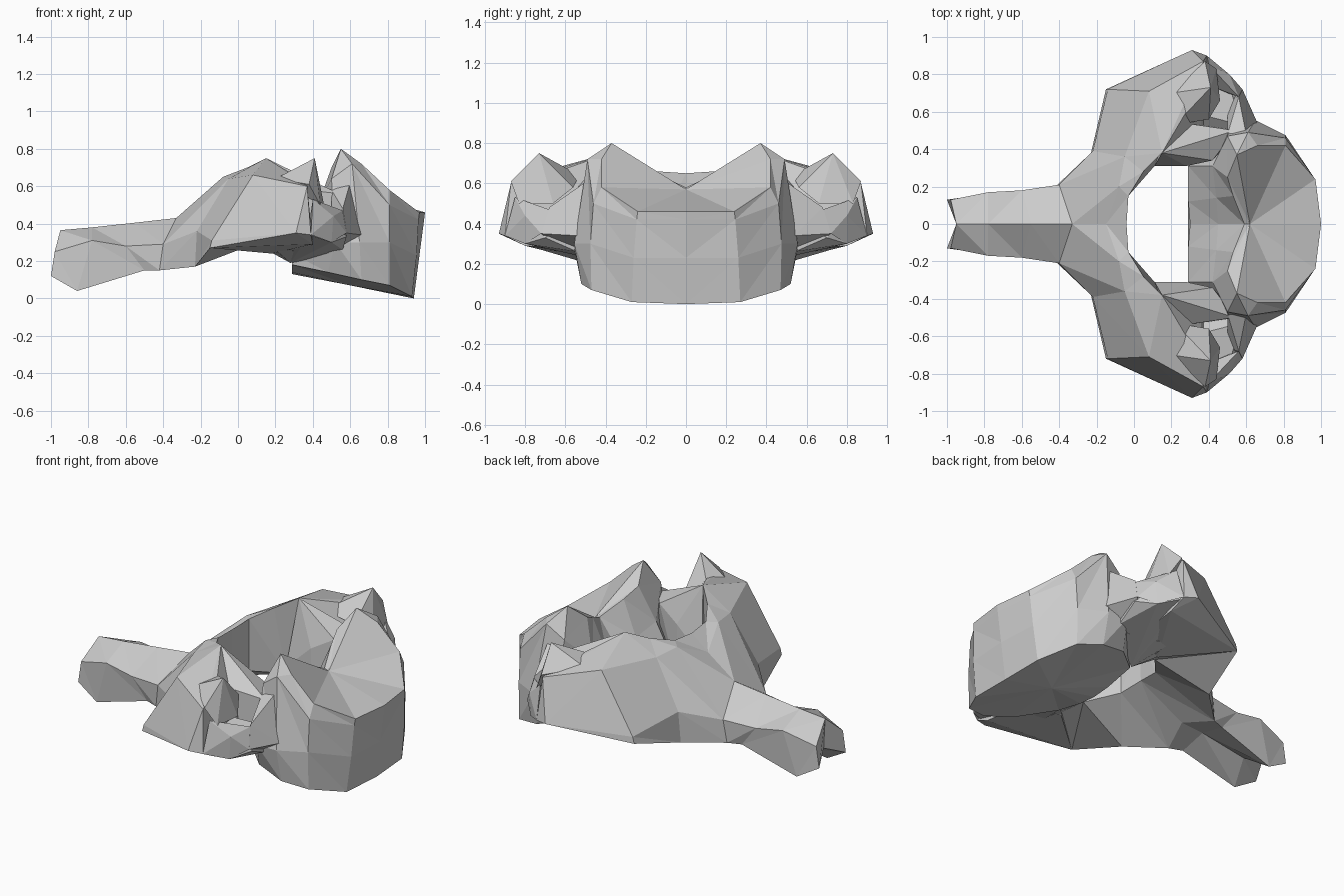
import bpy, bmesh


def finish(name, bm):
    """Turn a half mesh into an object mirrored across the y = 0 plane."""
    bmesh.ops.recalc_face_normals(bm, faces=bm.faces)
    me = bpy.data.meshes.new(name)
    bm.to_mesh(me)
    bm.free()
    ob = bpy.data.objects.new(name, me)
    bpy.context.collection.objects.link(ob)
    mod = ob.modifiers.new("Mirror", 'MIRROR')
    mod.use_axis = (False, True, False)
    mod.merge_threshold = 0.002
    return ob


def loft(name, rings, closed=False, start=None, end=None):
    """Skin rings of points; optional fan centres or True for flat caps."""
    bm = bmesh.new()
    vs = [[bm.verts.new(p) for p in r] for r in rings]
    n = len(vs[0])
    for a, b in zip(vs, vs[1:]):
        for i in range(n if closed else n - 1):
            j = (i + 1) % n
            bm.faces.new((a[i], a[j], b[j]))
            bm.faces.new((a[i], b[j], b[i]))
    for ring, cap in ((vs[0], start), (vs[-1], end)):
        if cap is True:
            bm.faces.new(ring)
        elif cap:
            c = bm.verts.new(cap)
            for p, q in zip(ring, ring[1:]):
                bm.faces.new((c, p, q))
    return finish(name, bm)


def hull(name, pts):
    bm = bmesh.new()
    for p in pts:
        bm.verts.new(p)
    res = bmesh.ops.convex_hull(bm, input=bm.verts)
    inner = [v for v in set(res["geom_interior"]) if isinstance(v, bmesh.types.BMVert)]
    bmesh.ops.delete(bm, geom=inner, context='VERTS')
    return finish(name, bm)


# Main drum-shaped body with a saddle top and raised side lips
body_bottom = [(.94, 0, 0), (.93, .27, .01), (.81, .47, .07), (.66, .52, .1),
               (.48, .48, .14), (.29, .31, .18), (.29, .12, .14), (.29, 0, .13)]
body_belt = [(.97, 0, .23), (.955, .26, .23), (.81, .475, .3), (.65, .555, .3),
             (.52, .56, .3), (.29, .31, .24), (.29, .12, .2), (.3, 0, .19)]
body_shoulder = [(.995, 0, .42), (.965, .245, .42), (.81, .46, .5), (.61, .49, .72),
                 (.5, .47, .64), (.42, .31, .48), (.44, .14, .44), (.45, 0, .39)]
body_top = [(1, 0, .46), (.97, .24, .46), (.81, .42, .58), (.66, .42, .72),
            (.55, .37, .80), (.5, .25, .70), (.53, .15, .65), (.59, 0, .58)]
loft("body", [body_bottom, body_belt, body_shoulder, body_top],
     start=(.6, 0, .07), end=(.62, 0, .57))

# Rear spine: ridge, flank, lower edge and hollow underside at each station
spine = [[(-.95, 0, .365), (-.98, .13, .25), (-1, .13, .12), (-.94, 0, .18)],
         [(-.78, 0, .38), (-.78, .17, .31), (-.86, .15, .04), (-.8, 0, .14)],
         [(-.55, 0, .405), (-.6, .18, .28), (-.5, .17, .15), (-.5, 0, .19)],
         [(-.33, 0, .43), (-.4, .21, .29), (-.42, .2, .15), (-.35, 0, .2)]]
loft("rear_spine", spine, start=True)

# Arch closing the rear of the canal and rising to the joint ridge at each side
arch = [[(-.35, 0, .2), (-.33, 0, .43), (-.15, 0, .56), (-.04, 0, .65), (-.05, 0, .36)],
        [(-.42, .2, .15), (-.4, .21, .29), (-.08, .2, .65), (-.03, .15, .66), (-.03, .15, .34)],
        [(-.23, .38, .17), (-.22, .39, .36), (-.05, .36, .64), (.05, .28, .70), (.11, .31, .3)],
        [(-.15, .72, .27), (-.14, .72, .31), (.08, .71, .66), (.15, .38, .75), (.18, .42, .26)]]
loft("rear_arch", arch, closed=True)

# Side pillar carrying the joint surfaces
hull("side_pillar", [(-.15, .72, .27), (-.14, .72, .31), (.08, .71, .66), (.15, .38, .75),
                     (.18, .42, .24), (.31, .93, .35), (.39, .9, .34), (.37, .87, .6),
                     (.35, .72, .63), (.36, .5, .5), (.38, .5, .27), (.4, .8, .29)])

# Upper front joint peak, a broad wedge running inward
hull("front_joint_peak", [(.41, .73, .75), (.38, .87, .61), (.2, .7, .64), (.22, .53, .64),
                          (.36, .65, .69), (.4, .56, .58), (.46, .66, .5), (.44, .83, .5)])

# Link from the pillar to the body, forming the side of the canal
hull("canal_side", [(.11, .31, .3), (.15, .38, .75), (.11, .31, .34), (.28, .31, .5),
                    (.28, .31, .19), (.2, .55, .26), (.2, .55, .6), (.54, .5, .56),
                    (.56, .5, .24), (.42, .34, .58)])

# Short side wing: a trough floor with raised outer edge and front bar
hull("wing_floor", [(.17, .42, .25), (.28, .31, .19), (.56, .54, .26), (.58, .7, .33),
                    (.5, .8, .3), (.38, .88, .34), (.57, .53, .42), (.5, .78, .4), (.3, .6, .45)])
hull("side_wing", [(.39, .9, .34), (.4, .85, .53), (.51, .8, .44), (.5, .8, .3),
                   (.58, .72, .35), (.56, .68, .47), (.5, .7, .4), (.38, .75, .4)])
hull("wing_front_bar", [(.58, .72, .35), (.56, .68, .48), (.5, .66, .3), (.66, .54, .34),
                        (.6, .48, .62), (.5, .48, .58), (.55, .5, .26)])
